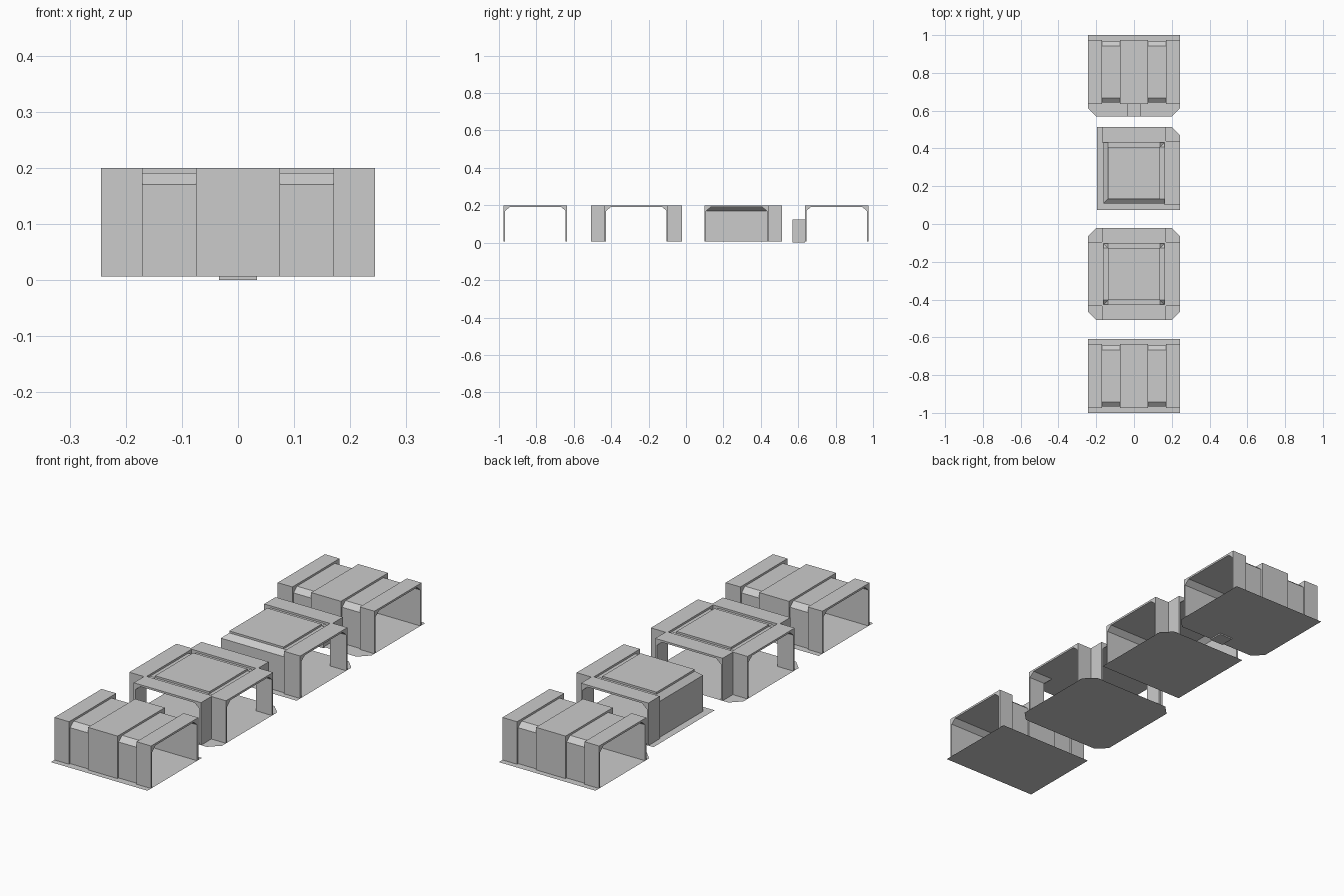
import bpy, bmesh
from math import pi
from mathutils import Matrix, Vector

if "Cube" in bpy.data.objects:
    bpy.data.objects.remove(bpy.data.objects["Cube"])

Z0, ZC, ZR, ZT = 0.006, 0.17, 0.191, 0.2   # floor, chamfer start, recessed roof, top
H, S, C, L = 0.17, 0.162, 0.137, 0.244      # outer half, inner half, roof half, arm reach
FLOOR_EDGE, CUT = 0.196, 0.045
INNER = [(-S, Z0), (-S, ZC), (-C, ZR), (C, ZR), (S, ZC), (S, Z0)]
RING = [(-H, Z0), (-H, ZT), (H, ZT), (H, Z0)] + INNER[::-1]


def finish(bm, name, y):
    bmesh.ops.remove_doubles(bm, verts=bm.verts, dist=1e-5)
    bmesh.ops.recalc_face_normals(bm, faces=bm.faces)
    me = bpy.data.meshes.new(name)
    bm.to_mesh(me)
    bm.free()
    ob = bpy.data.objects.new(name, me)
    ob.location.y = y
    bpy.context.collection.objects.link(ob)
    return ob


def face(bm, pts):
    bm.faces.new([bm.verts.new(p) for p in pts])


def hoop(name, y, x0, x1, turn=0):
    """Raised solid rib around the corridor, running from x0 to x1."""
    bm = bmesh.new()
    face(bm, [(x0, a, z) for a, z in RING])
    r = bmesh.ops.extrude_face_region(bm, geom=bm.faces[:])
    vs = [v for v in r["geom"] if isinstance(v, bmesh.types.BMVert)]
    bmesh.ops.translate(bm, verts=vs, vec=(x1 - x0, 0, 0))
    if not any(len(f.verts) == len(RING) and f.calc_center_median().x < x0 + 1e-5 for f in bm.faces):
        face(bm, [(x0, a, z) for a, z in RING])
    bm.transform(Matrix.Rotation(turn * pi / 2, 4, 'Z'))
    finish(bm, name, y)


def recess(name, y, x0, x1):
    """Thin recessed panel between two ribs."""
    bm = bmesh.new()
    for (a, za), (b, zb) in zip(INNER, INNER[1:]):
        face(bm, [(x0, a, za), (x1, a, za), (x1, b, zb), (x0, b, zb)])
    finish(bm, name, y)


def box(name, y, x0, x1, y0, y1, z0, z1):
    bm = bmesh.new()
    bmesh.ops.create_cube(bm, size=1)
    bmesh.ops.scale(bm, verts=bm.verts, vec=(x1 - x0, y1 - y0, z1 - z0))
    bmesh.ops.translate(bm, verts=bm.verts, vec=((x0 + x1) / 2, (y0 + y1) / 2, (z0 + z1) / 2))
    finish(bm, name, y)


def floor(name, y, reach):
    """Floor sheet; reach = +x, +y, -x, -y extents. Corners between two long sides of
    a junction are cut."""
    px, py, nx, ny = reach
    pts = []
    for sx, sy in ((1, 1), (-1, 1), (-1, -1), (1, -1)):
        ex, ey = (px if sx > 0 else nx), (py if sy > 0 else ny)
        if min(ex, ey) > FLOOR_EDGE + 0.01:
            pair = [(sx * ex, sy * (ey - CUT)), (sx * (ex - CUT), sy * ey)]
            pts += pair if sx * sy > 0 else pair[::-1]
        else:
            pts.append((sx * ex, sy * ey))
    bm = bmesh.new()
    face(bm, [(a, b, Z0) for a, b in pts])
    ob = finish(bm, name, y)
    if ob.data.polygons[0].normal.z < 0:
        ob.data.flip_normals()


def straight(name, y):
    hoop(name + "_middle_rib", y, -0.075, 0.075)
    for side, turn in (("right", 0), ("left", 2)):
        hoop(f"{name}_{side}_end_rib", y, H, L, turn)
    recess(name + "_left_recess", y, -H, -0.075)
    recess(name + "_right_recess", y, 0.075, H)


def junction(name, y, open_sides):
    """Square hub; sides 0..3 = +x, +y, -x, -y are arms or closed walls."""
    bm = bmesh.new()
    face(bm, [(-C, -C, ZR), (C, -C, ZR), (C, C, ZR), (-C, C, ZR)])
    for k in range(4):
        m = Matrix.Rotation(k * pi / 2, 3, 'Z')
        if k in open_sides:
            hoop(f"{name}_arm_{k + 1}", y, S, L, k)
            polys = [[(C, -C, ZR), (S, -C, ZR), (S, C, ZR), (C, C, ZR)]]
            polys += [[(C, s * C, ZR), (S, s * C, ZR), (S, s * S, ZC)] for s in (-1, 1)]
        else:
            polys = [[(S, -S, Z0), (S, S, Z0), (S, S, ZC), (S, -S, ZC)],
                     [(S, -S, ZC), (S, S, ZC), (C, C, ZR), (C, -C, ZR)]]
        for p in polys:
            face(bm, [m @ Vector(v) for v in p])
    finish(bm, name + "_hub", y)
    box(name + "_roof_plate", y, -C, C, -C, C, ZR, ZT)
    floor(name + "_floor", y, [L if k in open_sides else FLOOR_EDGE for k in range(4)])


# Front straight corridor
straight("front_corridor", -0.805)
floor("front_corridor_floor", -0.805, (L, FLOOR_EDGE, L, FLOOR_EDGE))

# Four-way crossing
junction("crossing", -0.265, (0, 1, 2, 3))

# Corner piece, open to +x and +y
junction("corner", 0.27, (0, 1))

# Rear straight corridor with an entrance apron and small door block
straight("rear_corridor", 0.805)
floor("rear_corridor_floor", 0.805, (L, FLOOR_EDGE, L, 0.236))
box("door_block", 0.805, -0.034, 0.034, -0.236, -H, 0.0, 0.123)
